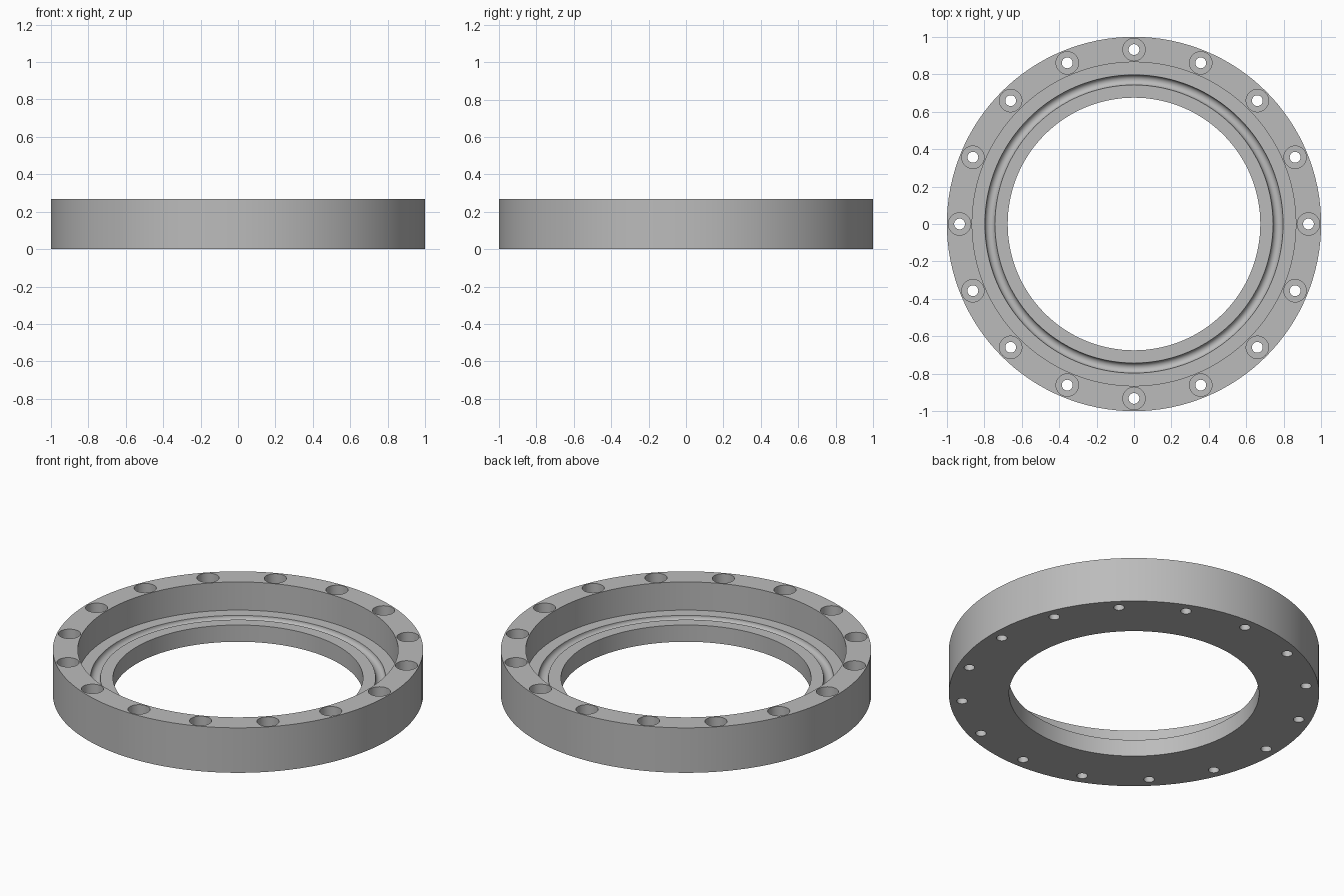
import bpy
import bmesh
from math import cos, sin, pi, tau, radians

cube = bpy.data.objects.get("Cube")
if cube:
    bpy.data.objects.remove(cube, do_unlink=True)

HEIGHT, LEDGE = 0.268, 0.1
OUTER, WALL, BORE = 1.0, 0.865, 0.675
GROOVE_CENTRE, GROOVE_RADIUS = 0.77, 0.027
BOLT_CIRCLE, BOLT_COUNT = 0.932, 16
HOLE, COUNTERBORE = 0.029, 0.06

metal = bpy.data.materials.new("plain grey metal")
metal.use_nodes = True
grey = (0.5, 0.5, 0.5, 1)
metal.diffuse_color = grey
metal.node_tree.nodes["Principled BSDF"].inputs["Base Color"].default_value = grey


def lathe(bm, profile, segments, cx=0, cy=0):
    """Revolve a closed (radius, height) profile about a vertical axis."""
    rings = []
    for i in range(segments):
        a = tau * i / segments
        rings.append([bm.verts.new((cx + r * cos(a), cy + r * sin(a), z))
                      for r, z in profile])
    n = len(profile)
    for i, ring in enumerate(rings):
        following = rings[(i + 1) % segments]
        for j in range(n):
            k = (j + 1) % n
            if profile[j][0] or profile[k][0]:
                bm.faces.new((ring[j], following[j], following[k], ring[k]))


def finish(bm, name):
    bmesh.ops.remove_doubles(bm, verts=bm.verts, dist=1e-5)
    bmesh.ops.recalc_face_normals(bm, faces=bm.faces)
    mesh = bpy.data.meshes.new(name)
    bm.to_mesh(mesh)
    bm.free()
    mesh.materials.append(metal)
    obj = bpy.data.objects.new(name, mesh)
    bpy.context.collection.objects.link(obj)
    return obj


# Ring body: tall outer wall, inner ledge with a round-bottomed groove
groove = [(GROOVE_CENTRE - GROOVE_RADIUS * cos(pi * i / 12),
           LEDGE - GROOVE_RADIUS * sin(pi * i / 12)) for i in range(13)]
section = [(BORE, 0), (BORE, LEDGE), *groove, (WALL, LEDGE),
           (WALL, HEIGHT), (OUTER, HEIGHT), (OUTER, 0)]
bm = bmesh.new()
lathe(bm, section, 128)
ring = finish(bm, "flange_ring")

# Stepped cutters for the counterbored bolt holes
bolt = [(0, -0.1), (HOLE, -0.1), (HOLE, LEDGE), (COUNTERBORE, LEDGE),
        (COUNTERBORE, 0.4), (0, 0.4)]
bm = bmesh.new()
for i in range(BOLT_COUNT):
    a = tau * i / BOLT_COUNT
    lathe(bm, bolt, 32, BOLT_CIRCLE * cos(a), BOLT_CIRCLE * sin(a))
cutter = finish(bm, "bolt_hole_cutter")
cutter.hide_render = True

# Cut the holes, then smooth the curved walls
cut = ring.modifiers.new("bolt holes", 'BOOLEAN')
cut.operation = 'DIFFERENCE'
cut.solver = 'EXACT'
cut.object = cutter
bpy.ops.object.select_all(action='DESELECT')
ring.select_set(True)
bpy.context.view_layer.objects.active = ring
bpy.ops.object.modifier_apply(modifier=cut.name)
bpy.data.objects.remove(cutter, do_unlink=True)
bpy.ops.object.shade_smooth_by_angle(angle=radians(30))
